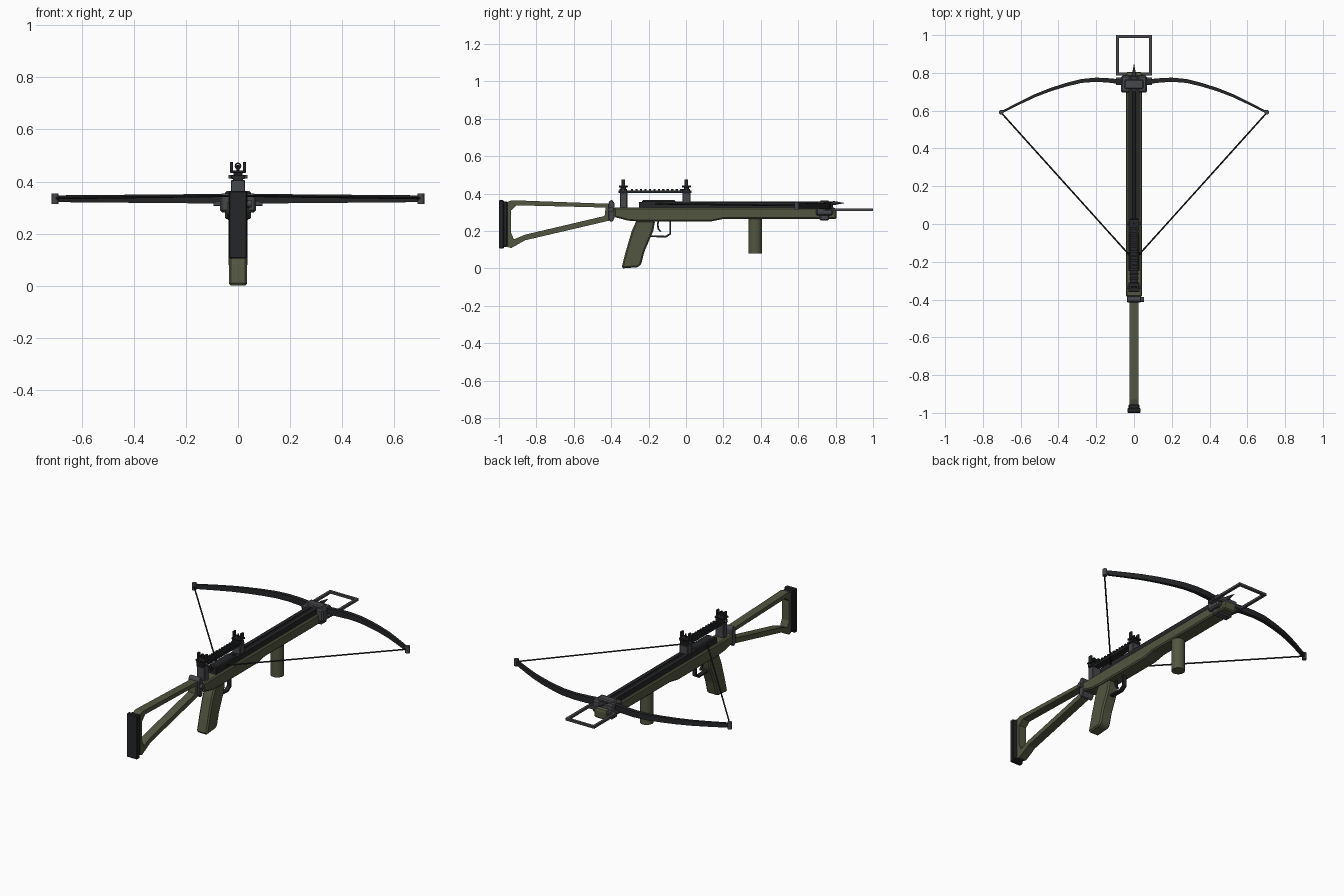
import bpy, bmesh, math
from mathutils import Vector

if "Cube" in bpy.data.objects:
    bpy.data.objects.remove(bpy.data.objects["Cube"])


def mat(name, c):
    m = bpy.data.materials.new(name)
    m.diffuse_color = (*c, 1)
    m.use_nodes = True
    m.node_tree.nodes["Principled BSDF"].inputs["Base Color"].default_value = m.diffuse_color
    return m


OLIVE = mat("olive", (0.085, 0.092, 0.052))
DARK = mat("black", (0.018, 0.019, 0.021))
METAL = mat("gunmetal", (0.062, 0.063, 0.07))


def finish(bm, name, m, bevel=0, smooth=False, mirror=False):
    bmesh.ops.recalc_face_normals(bm, faces=bm.faces)
    me = bpy.data.meshes.new(name)
    bm.to_mesh(me)
    bm.free()
    ob = bpy.data.objects.new(name, me)
    bpy.context.collection.objects.link(ob)
    me.materials.append(m)
    if mirror:
        ob.modifiers.new("mirror", 'MIRROR')
    if bevel:
        b = ob.modifiers.new("bevel", 'BEVEL')
        b.width, b.segments, b.limit_method = bevel, 1, 'ANGLE'
    if smooth:
        bpy.context.view_layer.objects.active = ob
        ob.select_set(True)
        bpy.ops.object.shade_smooth_by_angle(angle=math.radians(40))
        ob.select_set(False)
    return ob


def add_box(bm, x0, x1, y0, y1, z0, z1):
    r = bmesh.ops.create_cube(bm, size=1)
    for v in r['verts']:
        v.co = Vector((x1 if v.co.x > 0 else x0, y1 if v.co.y > 0 else y0, z1 if v.co.z > 0 else z0))


def boxes(name, m, *bs, bevel=0, mirror=False):
    bm = bmesh.new()
    for b in bs:
        add_box(bm, *b)
    return finish(bm, name, m, bevel, mirror=mirror)


def side_profile(name, m, pts, w, bevel=0):
    """Outline in (y, z) extruded to half-width w."""
    bm = bmesh.new()
    f = bm.faces.new([bm.verts.new((-w, y, z)) for y, z in pts])
    r = bmesh.ops.extrude_face_region(bm, geom=[f])
    bmesh.ops.translate(bm, vec=(2 * w, 0, 0), verts=[g for g in r['geom'] if isinstance(g, bmesh.types.BMVert)])
    return finish(bm, name, m, bevel)


def rod(name, m, a, b, r, r2=None, n=16, mirror=False):
    a, b = Vector(a), Vector(b)
    bm = bmesh.new()
    c = bmesh.ops.create_cone(bm, cap_ends=True, segments=n, radius1=r, radius2=r if r2 is None else r2, depth=(b - a).length)
    q = Vector((0, 0, 1)).rotation_difference(b - a).to_matrix()
    for v in c['verts']:
        v.co = q @ v.co + (a + b) / 2
    return finish(bm, name, m, smooth=True, mirror=mirror)


def loft(name, m, rings, smooth=False, mirror=False, closed=False):
    bm = bmesh.new()
    vs = [[bm.verts.new(p) for p in r] for r in rings]
    pairs = list(zip(vs, vs[1:])) + ([(vs[-1], vs[0])] if closed else [])
    for a, b in pairs:
        for i in range(len(a)):
            j = (i + 1) % len(a)
            bm.faces.new((a[i], a[j], b[j], b[i]))
    if not closed:
        bm.faces.new(vs[0])
        bm.faces.new(vs[-1])
    return finish(bm, name, m, smooth=smooth, mirror=mirror)


# Main body, fore-end and grips
side_profile("body", OLIVE, [(-.385, .275), (-.31, .255), (-.25, .25), (.13, .25), (.2, .264), (.805, .264),
                             (.805, .315), (.795, .325), (-.385, .325)], .043, .008)
side_profile("pistol_grip", OLIVE, [(-.345, .002), (-.335, 0), (-.255, .006), (-.24, .022), (-.222, .09), (-.175, .2),
                                    (-.165, .255), (-.265, .255), (-.29, .2), (-.325, .08)], .035, .008)
rod("foregrip", OLIVE, (0, .37, .08), (0, .37, .27), .037, n=16)

# Skeleton shoulder stock: outer and inner outlines joined into a frame
outer = [(-.97, .12), (-.935, .108), (-.86, .15), (-.41, .255), (-.41, .345), (-.93, .364), (-.97, .35)]
inner = [(-.935, .19), (-.92, .155), (-.86, .18), (-.435, .28), (-.43, .325), (-.905, .337), (-.935, .31)]
loft("shoulder_stock", OLIVE, [[(-.024, *o), (.024, *o), (.024, *i), (-.024, *i)] for o, i in zip(outer, inner)], closed=True)
boxes("butt_pad", DARK, (-.035, .035, -1, -.974, .105, .364), (-.028, .028, -.98, -.955, .115, .358), bevel=.004)
side_profile("stock_hinge", METAL, [(-.415, .265), (-.405, .25), (-.393, .25), (-.383, .265), (-.383, .35), (-.393, .364),
                                    (-.405, .364), (-.415, .35)], .037, .003)
rod("hinge_knob", METAL, (.03, -.4, .315), (.052, -.4, .315), .014)

# Flight rail with a groove, latch housing
boxes("flight_rail", DARK, (-.03, .03, -.25, .78, .32, .338), (-.03, -.008, -.25, .78, .335, .355), (.008, .03, -.25, .78, .335, .355))
boxes("latch_housing", DARK, (-.03, .03, -.235, -.055, .335, .364), bevel=.006)

# Trigger and guard
guard = [((-.2, .168), (-.2, .177)), ((-.107, .164), (-.11, .174)), ((-.079, .182), (-.088, .187)), ((-.079, .255), (-.088, .255))]
loft("trigger_guard", DARK, [[(-.012, *a), (.012, *a), (.012, *b), (-.012, *b)] for a, b in guard])
trig = [(-.152, .255), (-.156, .23), (-.152, .21), (-.14, .195)]
loft("trigger", DARK, [[(-.006, y, z), (.006, y, z), (.006, y + .009, z + .002), (-.006, y + .009, z + .002)] for y, z in trig])

# Bow head, limb pockets, limbs, tips, string
boxes("bow_head", METAL, (-.07, .07, .695, .785, .282, .355), bevel=.008)
boxes("head_clamp", METAL, (-.05, .05, .715, .765, .256, .363), bevel=.006)
boxes("limb_pocket", METAL, (.05, .095, .735, .775, .308, .322), mirror=True)
path = [(.05, .748), (.12, .759), (.2, .764), (.28, .757), (.36, .737), (.44, .712), (.52, .681), (.6, .643), (.7, .592)]
rings = []
for k, (x, y) in enumerate(path):
    a, b = path[max(k - 1, 0)], path[min(k + 1, len(path) - 1)]
    n = Vector((a[1] - b[1], b[0] - a[0])).normalized() * (.013 - .007 * x / .7)
    h = .019 - .006 * x / .7
    rings.append([(x + n.x, y + n.y, .334 - h), (x + n.x, y + n.y, .334 + h), (x - n.x, y - n.y, .334 + h), (x - n.x, y - n.y, .334 - h)])
loft("bow_limb", DARK, rings, smooth=True, mirror=True)
rod("limb_tip", METAL, (.702, .592, .314), (.702, .592, .354), .013, n=12, mirror=True)
rod("bow_string", DARK, (.702, .588, .336), (.015, -.175, .345), .0042, n=8, mirror=True)
rod("string_serving", DARK, (-.03, -.175, .345), (.03, -.175, .345), .006, n=8)

# Foot stirrup
rect = [(-.095, .785), (.095, .785), (.095, 1), (-.095, 1)]
hole = [(-.079, .801), (.079, .801), (.079, .984), (-.079, .984)]
loft("foot_stirrup", METAL, [[(*o, .306), (*o, .319), (*i, .319), (*i, .306)] for o, i in zip(rect, hole)], closed=True)

# Bolt
rod("bolt_shaft", DARK, (0, -.16, .349), (0, .79, .349), .007, n=10)
rod("bolt_point", METAL, (0, .785, .349), (0, .848, .349), .012, .0005, n=8)

# Sight rail with teeth on two posts
teeth = [(-.024, .024, -.295 + i * .024, -.283 + i * .024, .413, .424) for i in range(12)]
boxes("sight_rail", DARK, (-.02, .02, -.36, .03, .402, .415), *teeth)
boxes("rear_post", METAL, (-.027, .027, -.352, -.314, .32, .406), bevel=.003)
boxes("front_post", METAL, (-.027, .027, -.018, .024, .345, .406), bevel=.003)


def sight(name, y, bead):
    boxes(name + "_base", DARK, (-.027, .027, y - .02, y + .02, .41, .425), (-.018, .018, y - .014, y + .014, .42, .44),
          (-.03, .03, y - .024, y + .024, .433, .443), bevel=.002)
    boxes(name + "_ears", DARK, (.02, .03, y - .01, y + .01, .44, .475), mirror=True)
    rod(name + "_post", DARK, (0, y, .44), (0, y, .464), .005, n=8)
    if bead:
        bm = bmesh.new()
        ring = []
        for i in range(12):
            a = i * math.tau / 12
            ring.append([(r * math.cos(a), y + d, .46 + r * math.sin(a)) for r, d in ((.013, -.005), (.013, .005), (.007, .005), (.007, -.005))])
        bm.free()
        loft(name + "_aperture", DARK, ring, closed=True)
    rod(name + "_screw", METAL, (-.036, y, .418), (.036, y, .418), .007, n=10)


sight("rear_sight", -.335, True)
sight("front_sight", .002, False)
